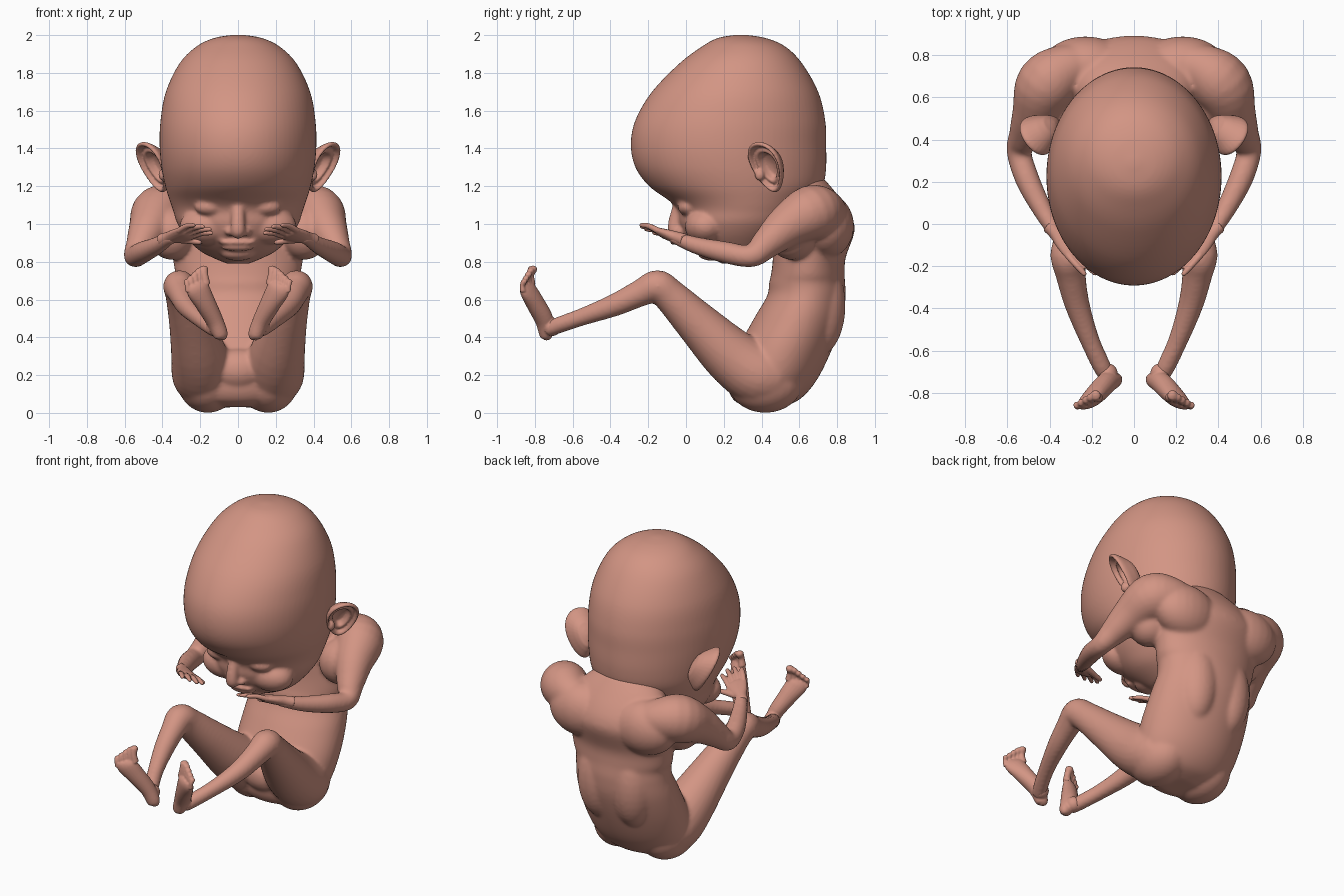
import bpy, bmesh, math
from mathutils import Vector, Matrix

if "Cube" in bpy.data.objects:
    bpy.data.objects.remove(bpy.data.objects["Cube"])

skin = bpy.data.materials.new("warm_pink_skin")
skin.diffuse_color = (0.65, 0.30, 0.23, 1)
skin.use_nodes = True
skin.node_tree.nodes["Principled BSDF"].inputs["Base Color"].default_value = skin.diffuse_color


def spline(rows, n):
    """Catmull-Rom through rows of numbers, n steps per span."""
    out = []
    for i in range(len(rows) - 1):
        p0, p1 = rows[max(i - 1, 0)], rows[i]
        p2, p3 = rows[i + 1], rows[min(i + 2, len(rows) - 1)]
        for k in range(n):
            t = k / n
            out.append([0.5 * (2 * b + (c - a) * t + (2 * a - 5 * b + 4 * c - d) * t * t
                               + (3 * b - a - 3 * c + d) * t ** 3)
                        for a, b, c, d in zip(p0, p1, p2, p3)])
    return out + [list(rows[-1])]


def skin_rings(bm, rings, seg):
    """Closed loft over (centre, a, b) elliptical rings."""
    loops = []
    for c, a, b in rings:
        loops.append([bm.verts.new(c + a * math.cos(2 * math.pi * j / seg)
                                   + b * math.sin(2 * math.pi * j / seg)) for j in range(seg)])
    for l, m in zip(loops, loops[1:]):
        for j in range(seg):
            k = (j + 1) % seg
            bm.faces.new((l[j], l[k], m[k], m[j]))
    for l, (c, a, b) in ((loops[0], rings[0]), (loops[-1], rings[-1])):
        v = bm.verts.new(c)
        for j in range(seg):
            bm.faces.new((l[j], l[(j + 1) % seg], v))


def stack(bm, rows):
    """Loft from rows of (z, y front, y back, half width)."""
    rings = []
    for z, f, b, w in spline(rows, 6):
        rings.append((Vector((0, (f + b) / 2, z)), Vector((w, 0, 0)), Vector((0, (b - f) / 2, 0))))
    skin_rings(bm, rings, 80)


def tube(bm, rows, side=(1, 0, 0), sx=1, n=4, seg=16):
    """Rows of x, y, z, half width, half thickness; sx mirrors."""
    pts = spline(rows, n)
    pos = [Vector((p[0] * sx, p[1], p[2])) for p in pts]
    s = Vector((side[0] * sx, side[1], side[2]))
    rings = []
    for i, p in enumerate(pts):
        t = (pos[min(i + 1, len(pos) - 1)] - pos[max(i - 1, 0)]).normalized()
        a = (s - t * s.dot(t)).normalized()
        rings.append((pos[i], a * p[3], t.cross(a) * p[4]))
    skin_rings(bm, rings, seg)


def ball(bm, c, r, sx=1):
    m = Matrix.Translation((c[0] * sx, c[1], c[2])) @ Matrix.Diagonal((*r, 1))
    bmesh.ops.create_uvsphere(bm, u_segments=24, v_segments=16, radius=1, matrix=m)


def finish(bm, name, voxel=0, smooth=0):
    bmesh.ops.recalc_face_normals(bm, faces=bm.faces)
    me = bpy.data.meshes.new(name)
    bm.to_mesh(me)
    bm.free()
    me.materials.append(skin)
    ob = bpy.data.objects.new(name, me)
    bpy.context.collection.objects.link(ob)
    if voxel:
        r = ob.modifiers.new("merge", 'REMESH')
        r.mode, r.voxel_size, r.use_smooth_shade = 'VOXEL', voxel, True
        if smooth:
            s = ob.modifiers.new("soften", 'SMOOTH')
            s.factor, s.iterations = 0.5, smooth
    bpy.ops.object.select_all(action='DESELECT')
    ob.select_set(True)
    bpy.context.view_layer.objects.active = ob
    bpy.ops.object.convert(target='MESH')
    bpy.ops.object.shade_smooth()
    if not ob.data.materials:
        ob.data.materials.append(skin)
    return ob


def round_rows(rows):
    return [(x, y, z, r, r) for x, y, z, r in rows]


# Head with sunken face
bm = bmesh.new()
stack(bm, [(2.002, .27, .31, .02), (1.985, .17, .42, .125), (1.94, .085, .525, .22), (1.85, -.035, .615, .31),
           (1.7, -.18, .70, .382), (1.55, -.268, .737, .41), (1.42, -.292, .742, .415),
           (1.3, -.268, .742, .405), (1.2, -.195, .725, .385), (1.12, -.085, .67, .36), (1.07, -.045, .64, .343),
           (1.0, -.035, .6, .32), (.92, .005, .53, .265), (.85, .09, .45, .19), (.79, .19, .36, .06)])
# Nose, lips, chin
tube(bm, round_rows([(0, -.02, 1.13, .04), (0, -.045, 1.06, .036), (0, -.058, 1.0, .038), (0, -.055, .96, .04),
                     (0, -.03, .94, .025)]))
ball(bm, (0, .03, .903), (.10, .045, .017))
ball(bm, (0, .045, .872), (.085, .045, .015))
ball(bm, (0, .14, .845), (.09, .08, .04))
for sx in (1, -1):
    ball(bm, (.042, -.02, .958), (.028, .035, .021), sx)         # nostril wing
    ball(bm, (.145, .018, 1.09), (.085, .062, .048), sx)         # closed eyelid
    ball(bm, (.16, .105, .99), (.15, .112, .1), sx)              # cheek
finish(bm, "head", .010, 8)

# Closed eye creases
bm = bmesh.new()
for sx in (1, -1):
    tube(bm, [(.075, -.018, 1.105, .002, .002), (.11, -.03, 1.097, .004, .006),
              (.15, -.033, 1.095, .005, .006), (.19, -.018, 1.097, .004, .006), (.225, .01, 1.105, .002, .002)],
         (0, 0, 1), sx, 4, 8)
finish(bm, "eyelid_edges")

# Ears: tilted egg-shaped dishes with rolled rims
profile = [(.02, -.085), (.5, -.07), (.85, -.025), (1.0, .002), (1.02, .018), (.94, .028), (.85, .018),
           (.77, -.004), (.66, .004), (.55, -.002), (.42, -.035), (.02, -.045)]
for sx, name in ((1, "right_ear"), (-1, "left_ear")):
    bm = bmesh.new()
    u = Vector((.6 * sx, .8, 0))
    v = Vector((.36 * sx, -.3, .88)).normalized()
    n = Vector((.8 * sx, -.58, -.3)).normalized()
    loops = []
    for r, d in spline(profile, 2):
        loop = []
        for j in range(32):
            t = 2 * math.pi * j / 32
            c, s = math.cos(t), math.sin(t)
            p = Vector((.44 * sx, .435, 1.305)) + u * (r * c * .095 * (1 + .25 * s)) + v * (r * s * .147) + n * d
            loop.append(bm.verts.new(p))
        loops.append(loop)
    for l, m in zip(loops, loops[1:]):
        for j in range(32):
            bm.faces.new((l[j], l[j - 1], m[j - 1], m[j]))
    bm.faces.new(loops[0])
    bm.faces.new(loops[-1])
    ball(bm, (.40, .39, 1.26), (.02, .025, .03), sx)             # front ear flap
    finish(bm, name, .006, 2)

# Torso, curled forward
bm = bmesh.new()
stack(bm, [(.03, .33, .5, .12), (.07, .25, .6, .24), (.17, .22, .69, .31), (.33, .27, .77, .335),
           (.5, .36, .83, .33), (.62, .43, .845, .315), (.69, .44, .842, .315), (.73, .45, .84, .33),
           (.82, .46, .845, .345), (.95, .46, .89, .36), (1.02, .46, .885, .345), (1.09, .47, .85, .31),
           (1.17, .49, .79, .26), (1.24, .5, .73, .17)])
ball(bm, (0, .28, .23), (.15, .1, .11))                          # lower belly
for sx in (1, -1):
    ball(bm, (.16, .42, .165), (.16, .2, .165), sx)              # buttock
    ball(bm, (.12, .70, .57), (.14, .145, .27), sx)              # back muscle
    ball(bm, (.23, .745, .99), (.21, .145, .17), sx)             # shoulder blade
    ball(bm, (.35, .56, .95), (.13, .13, .14), sx)               # armpit
    # Arm
    tube(bm, round_rows([(.22, .76, 1.05, .09), (.32, .73, 1.06, .125), (.415, .66, 1.06, .145),
                         (.465, .53, .985, .114), (.515, .42, .89, .08), (.545, .345, .83, .06),
                         (.505, .21, .85, .058), (.43, .06, .885, .047), (.37, -.04, .92, .036),
                         (.34, -.075, .93, .03)]), (0, 0, 1), sx, 4, 24)
    # Leg
    tube(bm, round_rows([(.17, .48, .2, .15), (.185, .38, .205, .165), (.205, .24, .3, .15),
                         (.25, .06, .475, .116), (.295, -.09, .625, .09), (.31, -.155, .67, .087),
                         (.3, -.24, .635, .072), (.27, -.38, .57, .06), (.21, -.55, .508, .047),
                         (.15, -.68, .462, .044), (.12, -.735, .435, .037)]), (1, 0, 0), sx, 4, 24)
finish(bm, "body", .011, 12)

# Hands: flat palm, four fingers, thumb
for sx, name in ((1, "right_hand"), (-1, "left_hand")):
    bm = bmesh.new()
    side = Vector((-.62, .65, -.36)).normalized()
    d = Vector((-.71, -.64, .19)).normalized()
    w = Vector((.37, -.04, .925))
    tube(bm, [(*(w - d * .05), .034, .034), (*w, .037, .032), (*(w + d * .06), .054, .029),
              (*(w + d * .125), .062, .023), (*(w + d * .15), .045, .014)], side, sx)
    for i, length in enumerate((.15, .175, .165, .13)):
        o = (1.5 - i) * .031
        f = (d + side * o * 2.5).normalized()
        b = w + d * .12 + side * o
        up = Vector((0, 0, 1))
        tube(bm, [(*b, .017, .017), (*(b + f * length * .5 + up * .008), .016, .015),
                  (*(b + f * length * .92), .012, .011), (*(b + f * length), .003, .003)], side, sx, 4, 10)
    b = w + d * .025 + side * .025
    f = (d + side * .6 - Vector((0, 0, .12))).normalized()
    tube(bm, [(*b, .022, .02), (*(b + f * .07), .019, .017), (*(b + f * .135), .015, .013),
              (*(b + f * .15), .003, .003)], side, sx, 4, 10)
    finish(bm, name, .006, 1)

# Feet: heel, sole, five toes
for sx, name in ((1, "right_foot"), (-1, "left_foot")):
    bm = bmesh.new()
    side = Vector((.86, -.38, -.34)).normalized()
    tube(bm, [(.085, -.74, .385, .012, .01), (.09, -.74, .41, .038, .034), (.125, -.75, .49, .046, .05),
              (.175, -.80, .585, .056, .047), (.213, -.84, .655, .064, .035), (.225, -.848, .685, .05, .02)],
         side, sx, 5, 20)
    ball(bm, (.125, -.71, .455), (.048, .05, .048), sx)          # ankle
    for i, (length, r) in enumerate(((.1, .025), (.098, .019), (.088, .018), (.076, .017), (.065, .016))):
        b = Vector((.217, -.842, .662)) + side * (i - 2) * .0275
        f = Vector((.16, .12, 1)).normalized()
        tube(bm, [(*b, r, r), (*(b + f * length * .5 + Vector((0, -.008, 0))), r * .8, r * .8),
                  (*(b + f * length * .86), r, r), (*(b + f * length), r * .35, r * .35)], side, sx, 4, 10)
    finish(bm, name, .006, 1)
